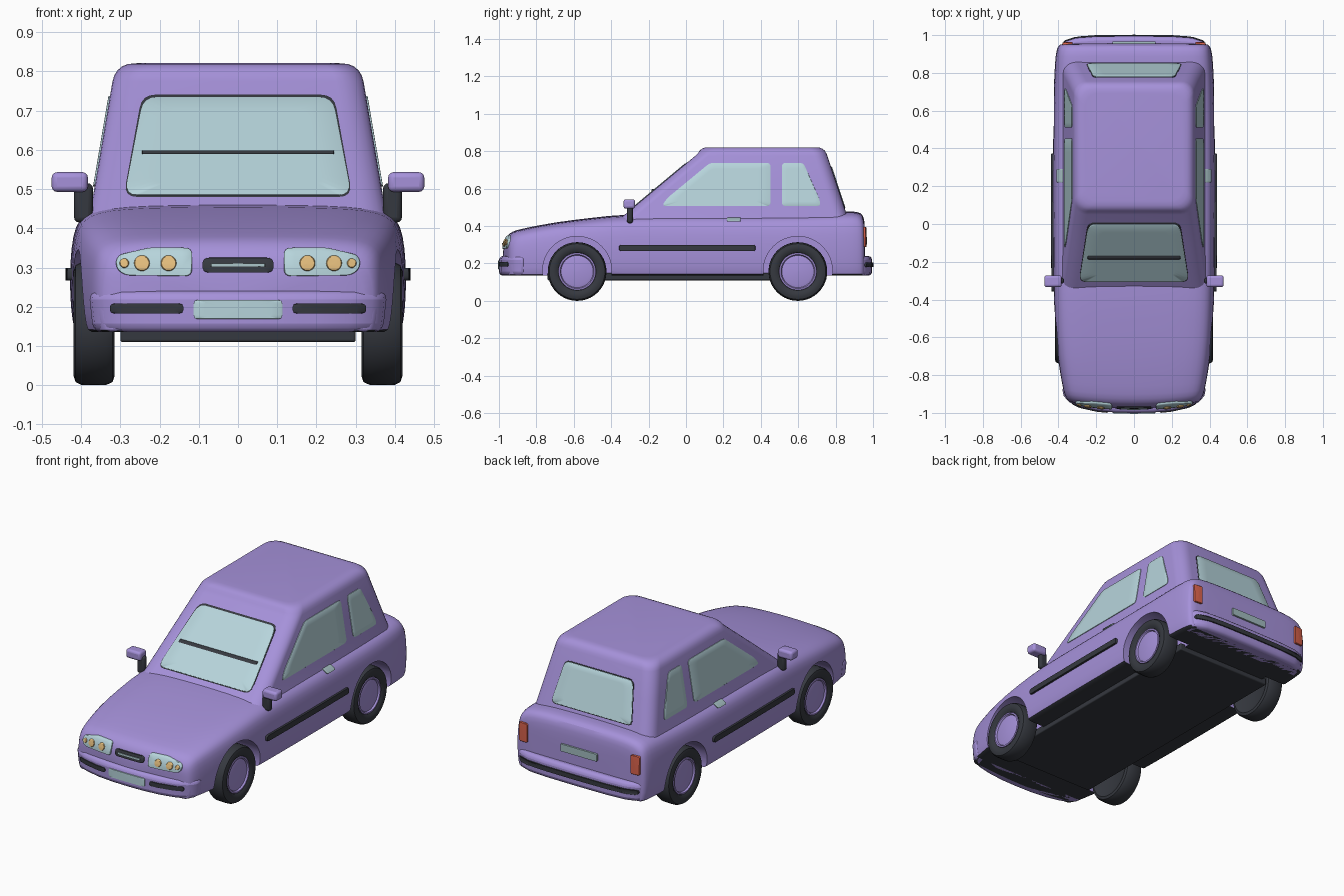
import bpy, bmesh, math
from mathutils import Vector
from mathutils.bvhtree import BVHTree

if "Cube" in bpy.data.objects:
    bpy.data.objects.remove(bpy.data.objects["Cube"])


def material(name, rgb):
    m = bpy.data.materials.new(name)
    m.diffuse_color = (*rgb, 1)
    m.use_nodes = True
    m.node_tree.nodes["Principled BSDF"].inputs["Base Color"].default_value = m.diffuse_color
    return m


PAINT = material("purple paint", (0.38, 0.285, 0.70))
GLASS = material("pale blue glass", (0.47, 0.66, 0.71))
DARK = material("dark rubber", (0.036, 0.040, 0.050))
AMBER = material("amber lamp", (0.76, 0.50, 0.20))
RED = material("red lamp", (0.68, 0.12, 0.07))
METAL = material("grey metal", (0.36, 0.50, 0.52))


def smooth(ob, angle=40):
    bpy.ops.object.select_all(action='DESELECT')
    ob.select_set(True)
    bpy.context.view_layer.objects.active = ob
    bpy.ops.object.shade_smooth_by_angle(angle=math.radians(angle))


def make(name, verts, faces, mat, angle=40):
    me = bpy.data.meshes.new(name)
    me.from_pydata([tuple(v) for v in verts], [], faces)
    bm = bmesh.new()
    bm.from_mesh(me)
    bmesh.ops.remove_doubles(bm, verts=bm.verts, dist=1e-5)
    bmesh.ops.recalc_face_normals(bm, faces=bm.faces)
    bm.to_mesh(me)
    bm.free()
    me.materials.append(mat)
    ob = bpy.data.objects.new(name, me)
    bpy.context.collection.objects.link(ob)
    smooth(ob, angle)
    return ob


def loft(name, rings, mat, caps=True, angle=40):
    n = len(rings[0])
    verts = [v for r in rings for v in r]
    faces = [(k * n + i, k * n + (i + 1) % n, (k + 1) * n + (i + 1) % n, (k + 1) * n + i)
             for k in range(len(rings) - 1) for i in range(n)]
    if caps:
        faces += [tuple(range(n)), tuple(range(len(verts) - n, len(verts)))]
    return make(name, verts, faces, mat, angle)


def bake(ob, angle=40):
    dg = bpy.context.evaluated_depsgraph_get()
    me = bpy.data.meshes.new_from_object(ob.evaluated_get(dg))
    ob.modifiers.clear()
    ob.data = me
    smooth(ob, angle)


def bevel(ob, width, seg=3):
    m = ob.modifiers.new("bevel", 'BEVEL')
    m.width, m.segments = width, seg
    m.limit_method, m.angle_limit = 'ANGLE', math.radians(40)
    bake(ob)


def box(name, lo, hi, mat, bev=0.0):
    rings = [[(lo[0], lo[1], z), (hi[0], lo[1], z), (hi[0], hi[1], z), (lo[0], hi[1], z)]
             for z in (lo[2], hi[2])]
    ob = loft(name, rings, mat)
    if bev:
        bevel(ob, bev)
    return ob


def surface(ob):
    return BVHTree.FromObject(ob, bpy.context.evaluated_depsgraph_get())


def rounded(poly, r):
    # round the corners of a 2D outline, then split its long edges
    pts = []
    for i, p in enumerate(poly):
        p, a, b = Vector(p), Vector(poly[i - 1]), Vector(poly[(i + 1) % len(poly)])
        s = p + (a - p).normalized() * min(r, (a - p).length * 0.49)
        e = p + (b - p).normalized() * min(r, (b - p).length * 0.49)
        pts += [s * (1 - t) ** 2 + p * 2 * t * (1 - t) + e * t * t for t in (0, .25, .5, .75, 1)]
    out = []
    for i, p in enumerate(pts):
        q = pts[(i + 1) % len(pts)]
        k = max(1, math.ceil((q - p).length / 0.05))
        out += [p.lerp(q, j / k) for j in range(k)]
    return out


def plate(name, tree, view, poly, mat, h=0.006, r=0.012):
    # raised plate that follows the surface under a 2D outline
    pts = rounded(poly, r) if r else [Vector(p) for p in poly]
    c = sum(pts, Vector((0, 0))) / len(pts)

    def hit(p, lift):
        o, d = {'front': ((p.x, -3, p.y), (0, 1, 0)), 'back': ((p.x, 3, p.y), (0, -1, 0)),
                'right': ((3, p.x, p.y), (-1, 0, 0)), 'left': ((-3, p.x, p.y), (1, 0, 0))}[view]
        d = Vector(d)
        loc = tree.ray_cast(Vector(o), d)[0] or tree.find_nearest(Vector(o) + d * 2.05)[0]
        return loc - d * lift
    rings = [[hit(c + (p - c) * s, lift) for p in pts]
             for s, lift in ((1, -0.004), (1, h * 0.8), (1 - 0.002 / max((p - c).length for p in pts), h),
                             (0.75, h), (0.5, h), (0.25, h), (0.02, h))]
    return loft(name, rings, mat)


def rect(x0, x1, z0, z1):
    return [(x0, z0), (x1, z0), (x1, z1), (x0, z1)]


# lower body: (y, half width, top, bottom)
STATIONS = [(-.98, .05, .22, .18), (-.978, .22, .27, .16), (-.975, .34, .31, .135), (-.96, .355, .348, .135),
            (-.93, .37, .373, .135), (-.88, .38, .386, .135), (-.7, .408, .422, .135), (-.5, .422, .445, .135),
            (-.33, .427, .465, .135), (0, .43, .465, .135), (.4, .43, .465, .135), (.7, .427, .47, .135),
            (.86, .42, .48, .135), (.92, .412, .478, .135), (.945, .402, .462, .135), (.955, .388, .43, .135),
            (.957, .2, .36, .2), (.957, .05, .3, .25)]
HALF = [(0, 1), (.4, .995), (.68, .985), (.84, .955), (.92, .90), (.965, .82), (.99, .66), (1, .4),
        (.99, .15), (.97, 0), (.93, 0), (.5, 0), (0, 0)]
SECTION = HALF + [(-x, f) for x, f in HALF[-2:0:-1]]
body = loft("lower_body", [[(x * w, y + .035 * (x * w / .38) ** 2 * max(0, (-.7 - y) / .275),
                             b + f * (t - b)) for x, f in SECTION] for y, w, t, b in STATIONS], PAINT)
body.modifiers.new("round", 'SUBSURF').levels = 1
bake(body)
body_skin = surface(body)

# wheel arches
AXLES = {"front": -.582, "rear": .598}
for y in AXLES.values():
    for s in (1, -1):
        ring = [(y + .185 * math.cos(a * math.tau / 48), .16 + .185 * math.sin(a * math.tau / 48)) for a in range(48)]
        cutter = loft("arch_cutter", [[(s * x, u, v) for u, v in ring] for x in (.27, .6)], PAINT)
        cutter.hide_render = True
        m = body.modifiers.new("arch", 'BOOLEAN')
        m.operation, m.solver, m.object = 'DIFFERENCE', 'EXACT', cutter
        bake(body)
        bpy.data.objects.remove(cutter)

# dark underside
body.data.materials.clear()
for m in (PAINT, DARK):
    body.data.materials.append(m)
for f in body.data.polygons:
    f.material_index = int(f.normal.z < -.7 and f.center.z < .15)
box("underbody", (-.30, -.74, .11), (.30, .75, .15), DARK, .006)


# cabin
def cabin_ring(z, inset):
    zz = min(z, .785)
    w = .372 - (zz - .47) * .17 - inset
    y0, y1 = .005 + 1.2 * (zz - .738) + inset, .753 + .33 * (.785 - zz) - inset
    r, out = .07, []
    for k, (sx, cy) in enumerate(((1, y1 - r), (-1, y1 - r), (-1, y0 + r), (1, y0 + r))):
        for j in range(7):
            a = (k + j / 6) * math.pi / 2
            out.append((sx * (w - r) + r * math.cos(a), cy + r * math.sin(a), z))
    return out


cabin = loft("cabin", [cabin_ring(z, i) for z, i in ((.38, 0), (.5, 0), (.64, 0), (.775, 0), (.79, .003),
                                                    (.803, .011), (.813, .023), (.819, .038), (.821, .06))], PAINT)
cabin_skin = surface(cabin)

# windows
plate("windscreen_seal", cabin_skin, 'front', [(-.292, .48), (.292, .48), (.245, .741), (-.245, .741)], DARK, .003, .035)
plate("windscreen", cabin_skin, 'front', [(-.289, .485), (.289, .485), (.241, .735), (-.241, .735)], GLASS, .007, .035)
plate("wiper", cabin_skin, 'front', rect(-.245, .245, .589, .599), DARK, .016, .003)
plate("rear_seal", cabin_skin, 'back', [(-.256, .494), (.256, .494), (.216, .72), (-.216, .72)], DARK, .002, .03)
plate("rear_window", cabin_skin, 'back', [(-.252, .499), (.252, .499), (.213, .715), (-.213, .715)], GLASS, .005, .03)
for side in ('right', 'left'):
    plate(side + "_door_window", cabin_skin, side,
          [(-.13, .507), (.452, .507), (.452, .738), (.128, .738), (-.10, .55)], GLASS, .004, .022)
    plate(side + "_quarter_window", cabin_skin, side,
          [(.512, .507), (.72, .507), (.715, .54), (.628, .738), (.512, .738)], GLASS, .004, .022)
    plate(side + "_side_moulding", body_skin, side, rect(-.358, .372, .267, .299), DARK, .012, .012)
    plate(side + "_door_handle", body_skin, side, rect(.22, .292, .424, .446), METAL, .012, .006)


# bumpers
def bumper(name, half):
    back = half[-1]
    plan = half + [(-x, y) for x, y in half[:0:-1]]
    ob = loft(name, [[(x * k, y, z) for x, y in plan] for z, k in ((.135, .97), (.24, 1))], PAINT)
    bevel(ob, .022)
    return surface(ob)


front = bumper("front_bumper", [(0, -1), (.1, -.998), (.2, -.988), (.29, -.968), (.345, -.943), (.375, -.91), (.385, -.86)])
rear = bumper("rear_bumper", [(0, .995), (.2, .993), (.31, .985), (.37, .965), (.40, .935), (.413, .87)])
plate("front_plate", front, 'front', rect(-.113, .113, .169, .217), GLASS, .005, .01)
plate("rear_bumper_strip", rear, 'back', rect(-.375, .375, .18, .206), DARK, .007, .012)
plate("rear_plate", body_skin, 'back', rect(-.115, .115, .30, .342), METAL, .01, .006)

# grille
plate("grille", body_skin, 'front', rect(-.091, .091, .287, .325), DARK, .007, .018)
plate("grille_bar", body_skin, 'front', rect(-.07, .07, .302, .310), METAL, .011, .003)

for s, side in ((1, "right"), (-1, "left")):
    # lamps
    plate(side + "_bumper_strip", front, 'front', rect(*sorted((s * .139, s * .327)), .183, .208), DARK, .006, .012)
    plate(side + "_headlight", body_skin, 'front',
          [(s * .117, .278), (s * .29, .28), (s * .313, .30), (s * .308, .332), (s * .22, .352), (s * .117, .35)],
          GLASS, .009, .018)
    for i, (x, r) in enumerate(((.177, .02), (.245, .02), (.29, .012))):
        circle = [(s * x + r * math.cos(a * math.tau / 20), .311 + r * math.sin(a * math.tau / 20)) for a in range(20)]
        plate(f"{side}_lamp_{i + 1}", body_skin, 'front', circle, AMBER, .014, 0)
    plate(side + "_tail_light", body_skin, 'back', rect(*sorted((s * .325, s * .379)), .288, .395), RED, .01, .01)

    # mirrors
    box(side + "_mirror_stalk", (min(s * .37, s * .418), -.316, .415), (max(s * .37, s * .418), -.284, .515), DARK, .013)
    box(side + "_mirror", (min(s * .383, s * .475), -.334, .493), (max(s * .383, s * .475), -.272, .543), PAINT, .013)

    # wheels
    for end, y in AXLES.items():
        for part, prof, mat in (
                ("tyre", [(.001, .335), (.095, .33), (.135, .315), (.149, .32), (.156, .335), (.157, .365), (.156, .4),
                          (.149, .414), (.135, .419), (.115, .418), (.101, .408), (.098, .39)], DARK),
                ("hub", [(.102, .395), (.099, .411), (.091, .412), (.086, .403), (.07, .407), (.001, .409)], PAINT)):
            loft(f"{end}_{side}_{part}",
                 [[(s * x, y + r * math.cos(a * math.tau / 40), .157 + r * math.sin(a * math.tau / 40))
                   for a in range(40)] for r, x in prof], mat)
